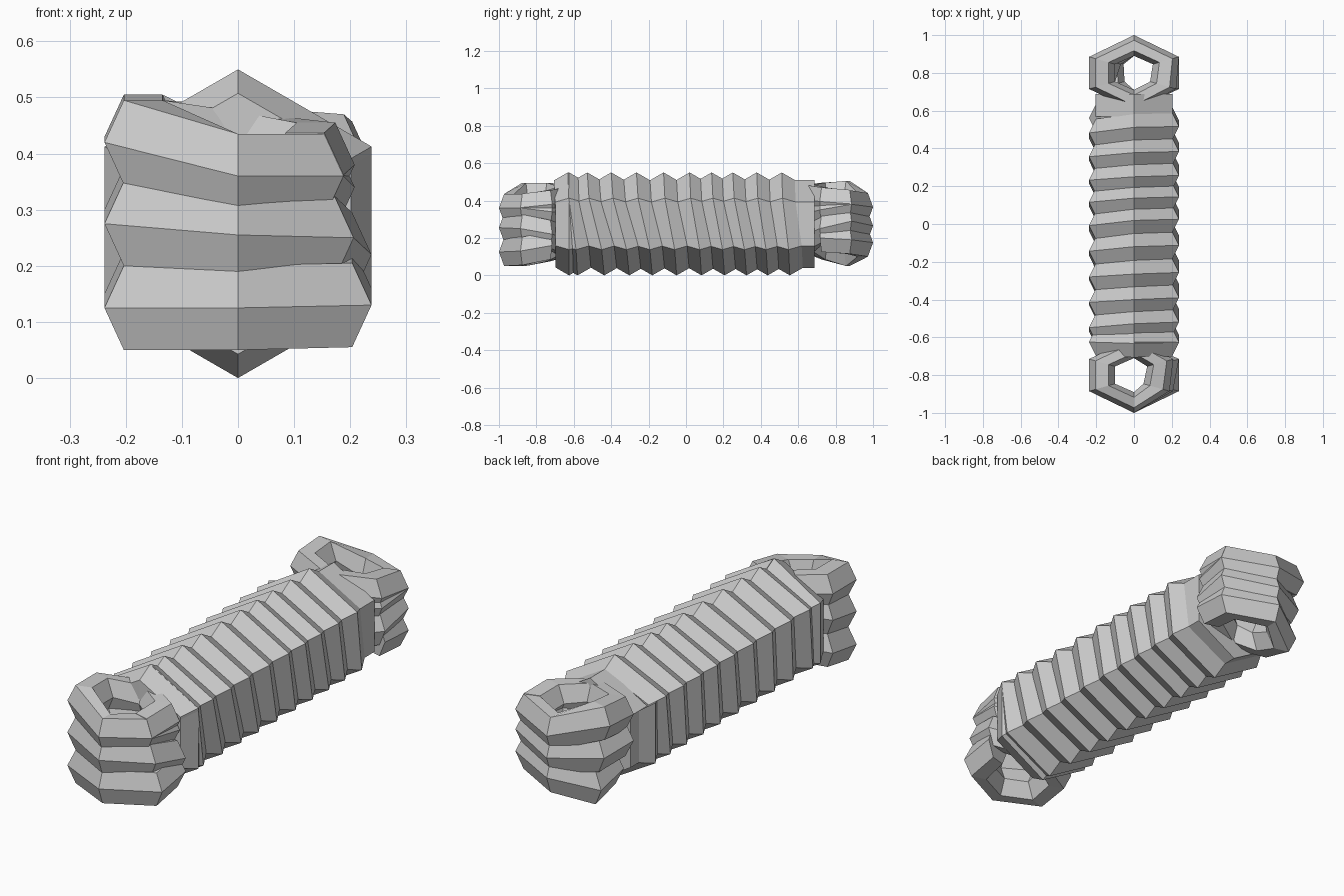
import bpy
import math
from mathutils import Vector

if "Cube" in bpy.data.objects:
    bpy.data.objects.remove(bpy.data.objects["Cube"])


def make_mesh(name, verts, faces):
    me = bpy.data.meshes.new(name)
    me.from_pydata(verts, [], faces)
    me.update()
    ob = bpy.data.objects.new(name, me)
    bpy.context.collection.objects.link(ob)
    bpy.context.view_layer.objects.active = ob
    ob.select_set(True)
    bpy.ops.object.mode_set(mode='EDIT')
    bpy.ops.mesh.select_all(action='SELECT')
    bpy.ops.mesh.normals_make_consistent(inside=False)
    bpy.ops.object.mode_set(mode='OBJECT')
    ob.select_set(False)
    return ob


def tube(name, stations):
    """Hex-section rope; each station = (outer point, inner point, axial half width vector)."""
    verts, faces = [], []
    for o, i, h in stations:
        a, b = o.lerp(i, 0.25), o.lerp(i, 0.75)
        verts += [o, a + h, b + h, i, b - h, a - h]
    n = len(stations)
    for s in range(n - 1):
        for k in range(6):
            l = (k + 1) % 6
            faces.append((s * 6 + k, s * 6 + l, s * 6 + 6 + l, s * 6 + 6 + k))
    faces += [tuple(range(6)), tuple(range((n - 1) * 6, n * 6))]
    return make_mesh(name, verts, faces)


# Upright coils at both ends: corners run from the inner corner round the tip and back
OUT = [(.238, -.085), (.238, .085), (0, .2), (-.238, .085), (-.238, -.085), (0, -.2)]
INN = [(.1, -.046), (.1, .046), (0, .09), (-.1, .046), (-.1, -.046), (0, -.09)]


def end_coil(name, side, heights, slide):
    """side -1 = front, 1 = back; slide shifts single corners toward the middle."""
    st = []
    for k, z in enumerate(heights):
        f = math.copysign(slide.get(k, 0), OUT[k % 6][0])
        o, i = OUT[k % 6], INN[k % 6]
        st.append((Vector((o[0] - f, side * (.8 + o[1]), z)),
                   Vector((i[0] - f, side * (.8 + i[1]), z)),
                   Vector((0, 0, .075))))
    tube(name, st)


end_coil("front_end_coil", -1,
         [.16, .13, .125, .125, .15, .18, .22, .25, .255, .275, .30, .32, .34,
          .36, .36, .42, .42, .40, .38, .362],
         {7: .032, 13: .05, 12: .03, 18: .03, 19: .05})
end_coil("back_end_coil", 1,
         [.20, .19, .175, .125, .16, .20, .25, .29, .265, .275, .30, .32, .35,
          .38, .365, .43, .42, .41, .395, .382],
         {3: .045, 4: .05, 9: .03, 12: .015, 18: .015})

# Long horizontal coil: ridge positions along the top and along the bottom
TOP = [-.632, -.528, -.40, -.265, -.12, .019, .137, .25, .378, .512]
BOT = [-.58, -.437, -.303, -.18, -.05, .083, .206, .324, .437, .555]
ridge = [-.625] * 6
for n, (t, b) in enumerate(zip(TOP, BOT)):
    ridge += [t, t + .1 * (b - t), t + .85 * (b - t), b]
    if n < 9:
        ridge += [b + .2 * (TOP[n + 1] - b), b + .6 * (TOP[n + 1] - b)]
ridge += [.56, .56]
stations = []
for k, y in enumerate(ridge):
    ang = math.radians(60 * k)
    d = Vector((math.sin(ang), 0, math.cos(ang)))
    c = Vector((0, y, .275))
    stations.append((c + d * .275, c + d * .105, Vector((0, .074, 0))))
tube("main_coil", stations)

# Plain last band of the long coil
verts, faces = [], []
for k in range(6):
    ang = math.radians(60 * k)
    for r, y in ((.235, .57), (.235, .688), (.145, .688), (.145, .57)):
        verts.append((r * math.sin(ang), y, .275 + r * math.cos(ang)))
for k in range(6):
    n = (k + 1) % 6
    for j in range(4):
        m = (j + 1) % 4
        faces.append((k * 4 + j, k * 4 + m, n * 4 + m, n * 4 + j))
make_mesh("last_band", verts, faces)
